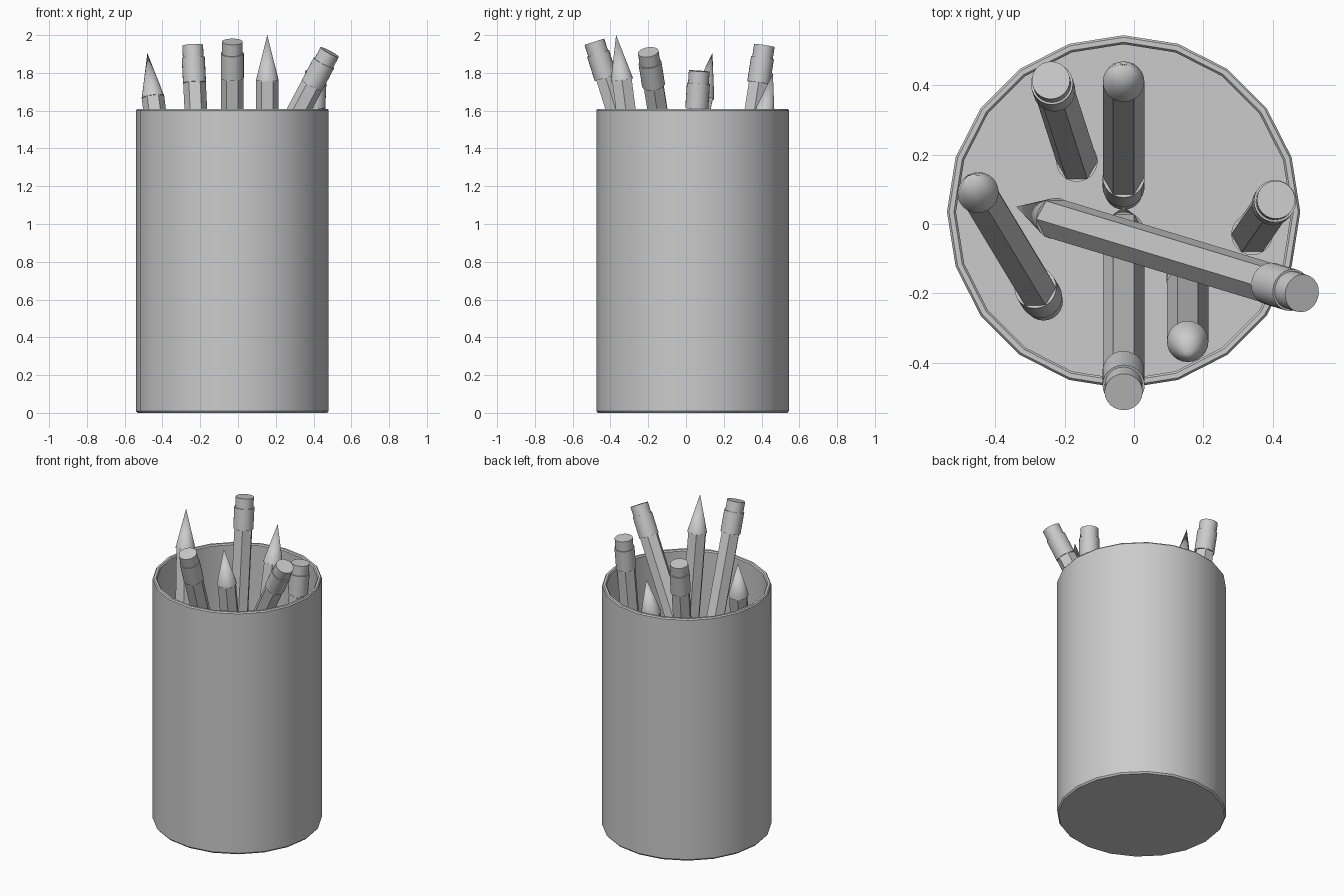
import bpy, bmesh, math
from mathutils import Vector

if "Cube" in bpy.data.objects:
    bpy.data.objects.remove(bpy.data.objects["Cube"])

LENGTH = 1.78


def lathe(name, profile, sides, smooth=True):
    """Revolve (radius, z) points about z; zero radius makes a point, open ends are capped."""
    bm = bmesh.new()
    rings = []
    for r, z in profile:
        if r == 0:
            rings.append([bm.verts.new((0, 0, z))])
        else:
            rings.append([bm.verts.new((r * math.cos(2 * math.pi * i / sides),
                                        r * math.sin(2 * math.pi * i / sides), z))
                          for i in range(sides)])
    for a, b in zip(rings, rings[1:]):
        for i in range(sides):
            j = (i + 1) % sides
            if len(a) == 1:
                bm.faces.new((a[0], b[j], b[i]))
            elif len(b) == 1:
                bm.faces.new((a[i], a[j], b[0]))
            else:
                bm.faces.new((a[i], a[j], b[j], b[i]))
    for ring in (rings[0], rings[-1]):
        if len(ring) > 1:
            bm.faces.new(ring)
    bmesh.ops.recalc_face_normals(bm, faces=bm.faces)
    mesh = bpy.data.meshes.new(name)
    bm.to_mesh(mesh)
    bm.free()
    obj = bpy.data.objects.new(name, mesh)
    bpy.context.collection.objects.link(obj)
    if smooth:
        bpy.ops.object.select_all(action='DESELECT')
        obj.select_set(True)
        bpy.context.view_layer.objects.active = obj
        bpy.ops.object.shade_smooth_by_angle(angle=math.radians(35))
    return obj


def pencil(label, top, bottom_xy, tip_up):
    """Pencil of fixed length from its top end to a point above bottom_xy."""
    top = Vector(top)
    flat = (top.xy - Vector(bottom_xy)).length
    bottom = Vector((*bottom_xy, top.z - math.sqrt(LENGTH ** 2 - flat ** 2)))
    tip, end = (top, bottom) if tip_up else (bottom, top)
    lean = Vector((0, 0, 1)).rotation_difference((top - bottom).normalized())
    s = -1 if tip_up else 1
    parts = [
        lathe(label + "_point", [(0, 0), (0.06, s * 0.24)], 24),
        lathe(label + "_shaft", [(0.06, s * 0.235), (0.06, s * (LENGTH - 0.19))], 6, False),
        lathe(label + "_ferrule", [(0.061, s * (LENGTH - 0.2)), (0.061, s * (LENGTH - 0.065))], 24),
        lathe(label + "_eraser", [(0.055, s * (LENGTH - 0.07)), (0.055, s * LENGTH)], 24),
    ]
    for p in parts:
        p.location = tip
        p.rotation_mode = 'QUATERNION'
        p.rotation_quaternion = lean


# Cup: thin-walled 20-sided tumbler with a softened rim and foot
cup = lathe("cup", [(0.502, 0), (0.51, 0.01), (0.51, 1.602), (0.504, 1.61), (0.49, 1.61),
                    (0.484, 1.602), (0.484, 0.03)], 20)
cup.location = (-0.03, 0.035, 0)

# Pencils: top end, ground position of the lower end, whether the point faces up
pencils = [
    ((-0.24, 0.415, 1.945), (-0.153, 0.145), False),
    ((0.41, 0.07, 1.81), (0.33, -0.045), False),
    ((0.485, -0.20, 1.91), (-0.34, 0.05), False),
    ((-0.03, -0.485, 1.965), (-0.03, 0.05), False),
    ((-0.03, 0.46, 1.80), (-0.03, 0.095), True),
    ((0.155, -0.37, 2.0), (0.155, -0.14), True),
    ((-0.48, 0.14, 1.905), (-0.26, -0.225), True),
]
for n, (top, bottom, up) in enumerate(pencils, 1):
    pencil(f"pencil_{n}", top, bottom, up)
